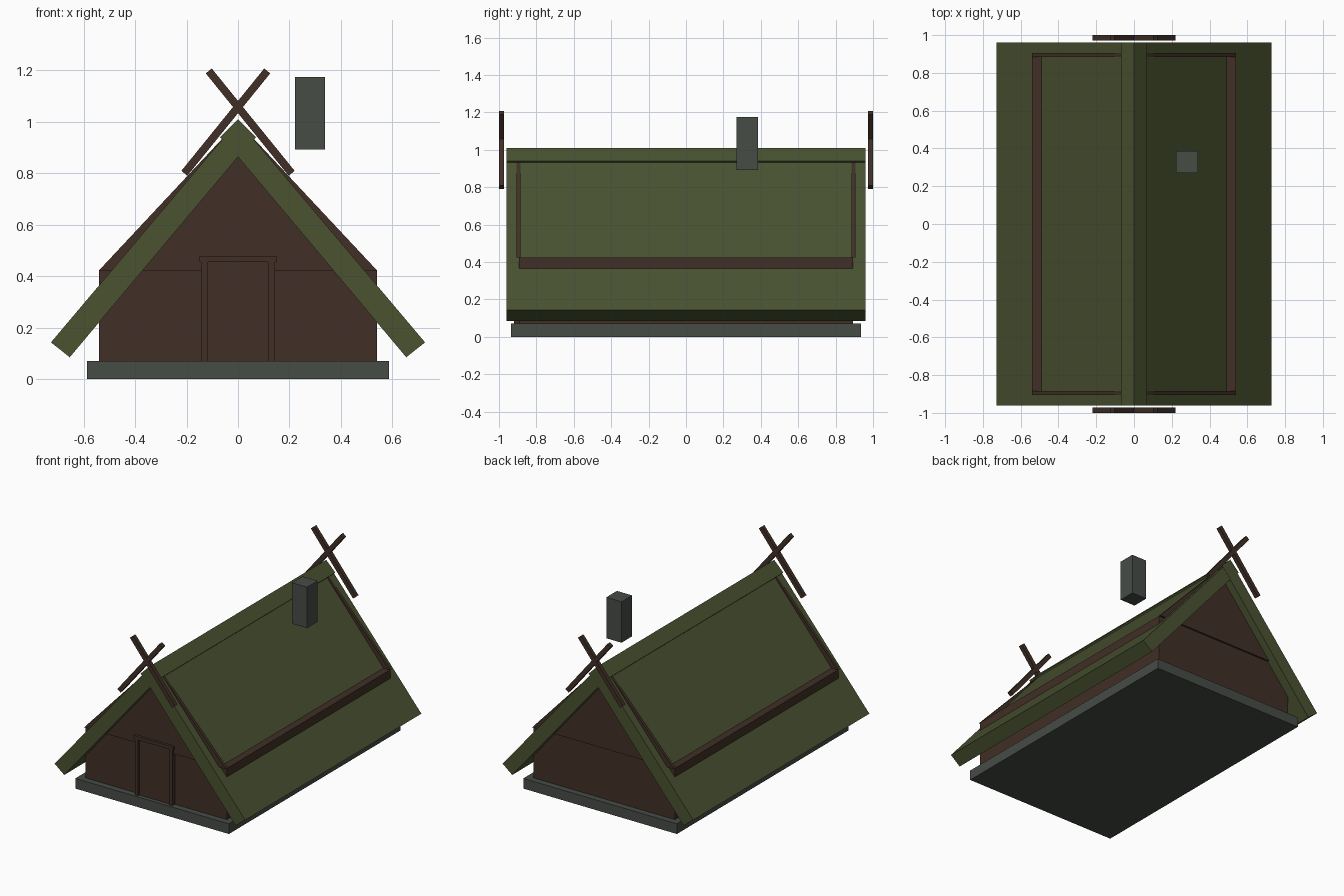
import bpy, math
from mathutils import Matrix

if "Cube" in bpy.data.objects:
    bpy.data.objects.remove(bpy.data.objects["Cube"])


def material(name, rgb):
    m = bpy.data.materials.new(name)
    m.diffuse_color = (*rgb, 1)
    m.use_nodes = True
    m.node_tree.nodes["Principled BSDF"].inputs["Base Color"].default_value = m.diffuse_color
    return m


TIMBER = material("dark timber", (0.052, 0.029, 0.019))
TURF = material("moss green turf", (0.067, 0.085, 0.030))
STONE = material("grey stone", (0.062, 0.072, 0.062))


def prism(name, profile, y0, y1, mat):
    """Extrude an x/z outline along y."""
    n = len(profile)
    verts = [(x, y, z) for y in (y0, y1) for x, z in profile]
    faces = [tuple(range(n)), tuple(range(2 * n - 1, n - 1, -1))]
    faces += [(i, i + n, (i + 1) % n + n, (i + 1) % n) for i in range(n)]
    me = bpy.data.meshes.new(name)
    me.from_pydata(verts, [], faces)
    me.materials.append(mat)
    ob = bpy.data.objects.new(name, me)
    bpy.context.collection.objects.link(ob)
    return ob


def box(name, x, y, z, mat):
    outline = [(x[0], z[0]), (x[1], z[0]), (x[1], z[1]), (x[0], z[1])]
    return prism(name, outline, *y, mat)


# Stone base and timber walls
box("stone_base", (-0.586, 0.586), (-0.936, 0.936), (0, 0.07), STONE)
box("walls", (-0.54, 0.54), (-0.893, 0.893), (0.07, 0.423), TIMBER)

for end, s in (("front", -1), ("back", 1)):
    # Thin gable triangle
    prism(end + "_gable", [(-0.54, 0.423), (0.54, 0.423), (0, 1.0)],
          *sorted((s * 0.885, s * 0.905)), TIMBER)
    # Crossed gable poles
    for side, t in (("left", -1), ("right", 1)):
        pole = box(f"{end}_{side}_crossed_pole", (-0.256, 0.256),
                   (-0.014, 0.014), (-0.015, 0.015), TIMBER)
        pole.matrix_world = (Matrix.Translation((t * 0.0475, s * 0.986, 0.999))
                             @ Matrix.Rotation(t * math.radians(51), 4, 'Y'))

# Sloping turf roof slabs
for side, t in (("left", -1), ("right", 1)):
    outline = [(0, 0.864), (t * 0.654, 0.085), (t * 0.727, 0.143), (0, 1.004)]
    if t > 0:
        outline.reverse()
    prism(side + "_roof", outline[::-1], -0.96, 0.96, TURF)

# Diamond-section ridge beam
prism("ridge_cap", [(0, 0.87), (0.07, 0.94), (0, 1.01), (-0.07, 0.94)],
      -0.961, 0.961, TURF)

# Chimney
box("chimney", (0.222, 0.338), (0.27, 0.386), (0.893, 1.175), STONE)

# Door with jambs and lintel
box("door", (-0.125, 0.125), (-0.908, -0.89), (0.07, 0.45), TIMBER)
for side, t in (("left", -1), ("right", 1)):
    box(side + "_door_jamb", sorted((t * 0.117, t * 0.143)),
        (-0.92, -0.89), (0.07, 0.457), TIMBER)
box("door_lintel", (-0.15, 0.15), (-0.922, -0.89), (0.455, 0.478), TIMBER)
